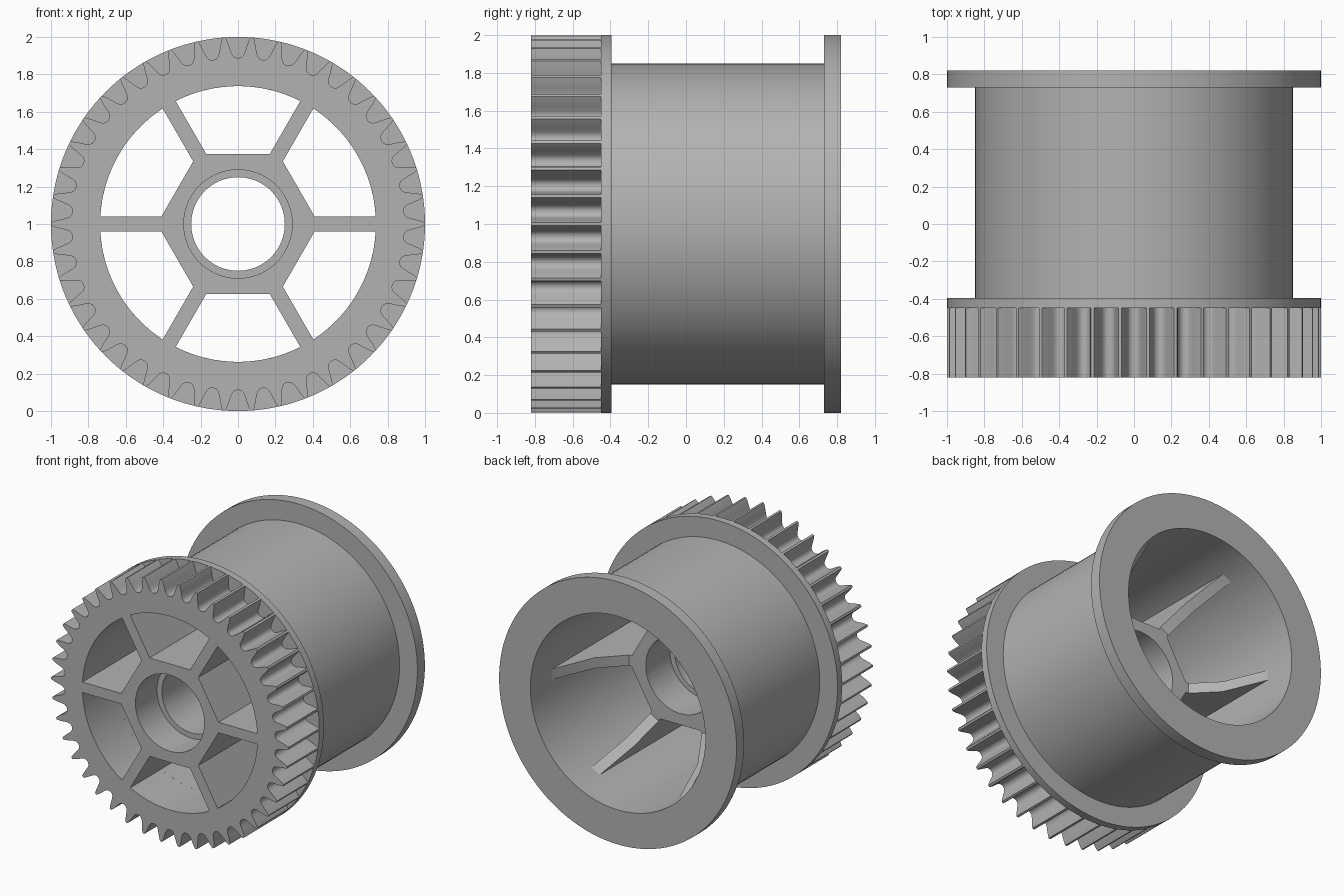
import bpy, bmesh, math
from mathutils import Matrix, Vector

cube = bpy.data.objects.get("Cube")
if cube:
    bpy.data.objects.remove(cube, do_unlink=True)

AXIS_Z = 1.0      # height of the wheel axis, which runs along y
FRONT = -0.82
BACK = 0.82
BORE = 0.737

grey = bpy.data.materials.new("plain grey")
grey.use_nodes = True
colour = (0.45, 0.45, 0.45, 1)
grey.diffuse_color = colour
grey.node_tree.nodes["Principled BSDF"].inputs["Base Color"].default_value = colour


def finish(name, bm):
    bmesh.ops.recalc_face_normals(bm, faces=bm.faces)
    mesh = bpy.data.meshes.new(name)
    bm.to_mesh(mesh)
    bm.free()
    mesh.materials.append(grey)
    obj = bpy.data.objects.new(name, mesh)
    bpy.context.collection.objects.link(obj)
    bpy.ops.object.select_all(action="DESELECT")
    obj.select_set(True)
    bpy.context.view_layer.objects.active = obj
    bpy.ops.object.shade_smooth_by_angle(angle=math.radians(32))
    return obj


def turned_solid(name, profile, angles):
    """Sweep a closed (radius, y) profile; a radius may be a list, one per angle."""
    bm = bmesh.new()
    rings = []
    for radius, y in profile:
        radii = radius if isinstance(radius, list) else [radius] * len(angles)
        rings.append([bm.verts.new((r * math.cos(a), y, AXIS_Z + r * math.sin(a)))
                      for r, a in zip(radii, angles)])
    n = len(angles)
    for k, ring in enumerate(rings):
        following = rings[(k + 1) % len(rings)]
        for i in range(n):
            j = (i + 1) % n
            bm.faces.new((ring[i], ring[j], following[j], following[i]))
    return finish(name, bm)


def circle(n):
    return [2 * math.pi * i / n for i in range(n)]


# Barrel with its two flanges
turned_solid("flanged_barrel", [
    (BORE, -0.45), (1, -0.45), (1, -0.395), (0.85, -0.395),
    (0.85, 0.73), (1, 0.73), (1, BACK), (BORE, BACK)], circle(144))

# Toothed ring: half a tooth as (angle, radius), mirrored and repeated
TEETH = 42
pitch = 2 * math.pi / TEETH
half = [(0.008, 1), (0.018, 0.975), (0.027, 0.945), (0.035, 0.918),
        (0.043, 0.902), (0.056, 0.891)]
tooth = [(-a, r) for a, r in reversed(half)] + half + [(pitch / 2, 0.887)]
gear_angles = [t * pitch + a for t in range(TEETH) for a, r in tooth]
gear_radii = [r for t in range(TEETH) for a, r in tooth]
turned_solid("toothed_ring", [
    (BORE, FRONT), (gear_radii, FRONT), (gear_radii, -0.45), (BORE, -0.45)],
    gear_angles)

# Six-sided hub with a bearing seat at each end of its bore
HUB_BACK = 0.07
hub_angles = circle(96)
sixth = math.pi / 3
hexagon = [0.375 / math.cos((a + 1e-9) % sixth - sixth / 2) for a in hub_angles]
turned_solid("hub", [
    (0.29, FRONT), (hexagon, FRONT), (hexagon, HUB_BACK), (0.29, HUB_BACK),
    (0.29, -0.22), (0.25, -0.22), (0.25, -0.56), (0.29, -0.56)], hub_angles)

# Six spokes whose back edge sweeps up to the bore wall
outline = [(0.41, FRONT), (0.74, FRONT), (0.74, 0.57), (0.6, 0.24),
           (0.433, HUB_BACK), (0.41, HUB_BACK)]
for s in range(6):
    bm = bmesh.new()
    side = bm.faces.new([bm.verts.new((r, y, -0.04)) for r, y in outline])
    extruded = bmesh.ops.extrude_face_region(bm, geom=[side])["geom"]
    bmesh.ops.translate(bm, vec=Vector((0, 0, 0.08)),
                        verts=[v for v in extruded if isinstance(v, bmesh.types.BMVert)])
    bmesh.ops.transform(bm, verts=bm.verts, matrix=Matrix.Translation((0, 0, AXIS_Z))
                        @ Matrix.Rotation(s * sixth, 4, "Y"))
    finish(f"spoke_{s + 1}", bm)
